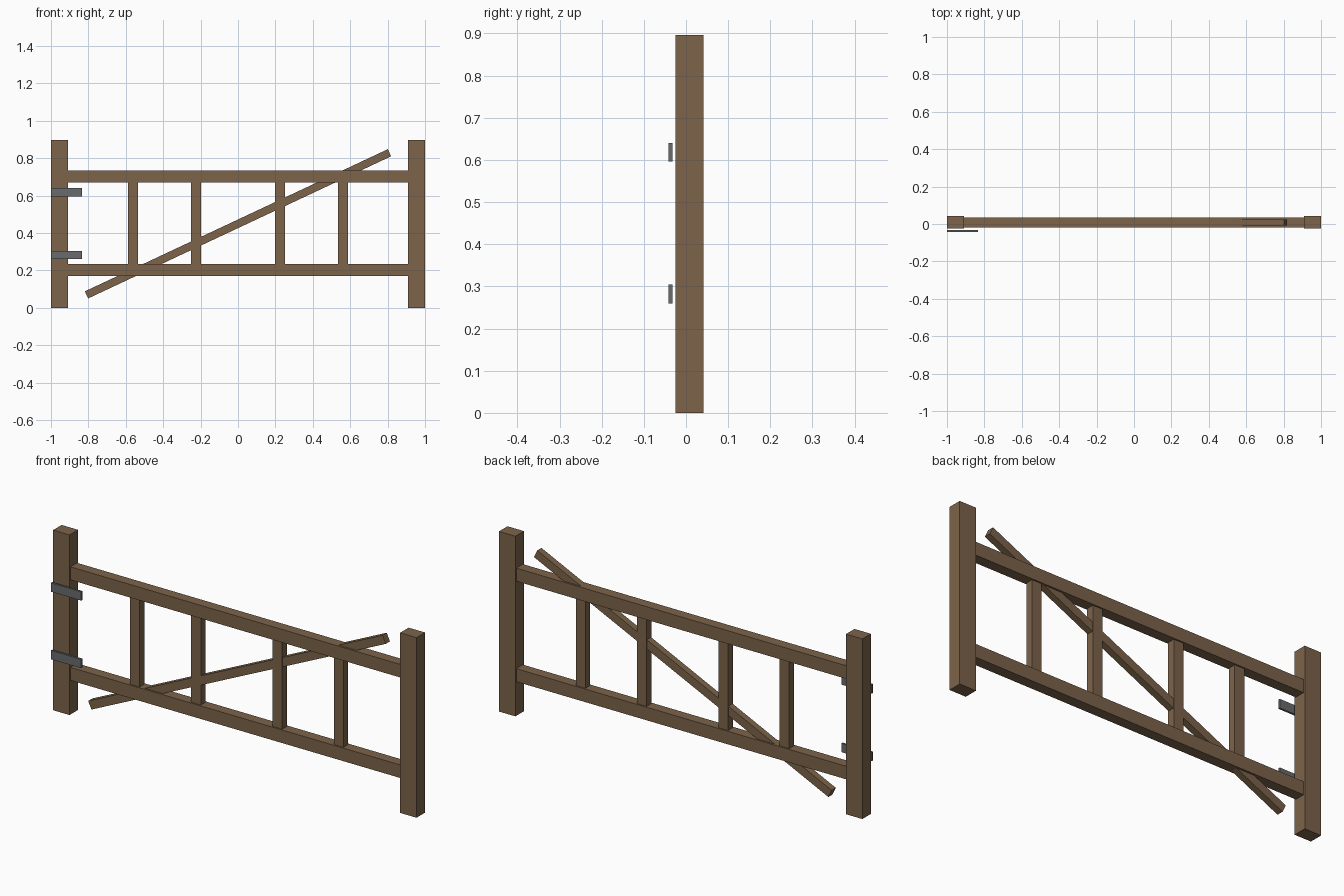
import bpy
import math

if "Cube" in bpy.data.objects:
    bpy.data.objects.remove(bpy.data.objects["Cube"])


def make_material(name, color):
    mat = bpy.data.materials.new(name)
    mat.diffuse_color = (*color, 1)
    mat.use_nodes = True
    mat.node_tree.nodes["Principled BSDF"].inputs["Base Color"].default_value = mat.diffuse_color
    return mat


WOOD = make_material("brown_wood", (0.2, 0.125, 0.068))
IRON = make_material("grey_iron", (0.14, 0.145, 0.15))
MID_Y = 0.0085  # centre plane of the timber


def box(name, center, size, mat, tilt=0.0):
    bpy.ops.mesh.primitive_cube_add(size=1, location=center)
    obj = bpy.context.object
    obj.name = name
    obj.scale = size
    obj.rotation_euler.y = -tilt
    obj.data.materials.append(mat)
    return obj


# End posts
for side, x in (("left", -0.955), ("right", 0.955)):
    box(side + "_post", (x, MID_Y, 0.448), (0.09, 0.067, 0.896), WOOD)

# Horizontal rails, butted against the posts
for level, z in (("lower", 0.202), ("upper", 0.702)):
    box(level + "_rail", (0, MID_Y, z), (1.822, 0.052, 0.065), WOOD)

# Upright bars between the rails
for i, x in enumerate((-0.561, -0.224, 0.224, 0.561)):
    box(f"upright_bar_{i + 1}", (x, MID_Y, 0.452), (0.053, 0.038, 0.44), WOOD)

# Diagonal brace running past both rails
rise, run = 0.76, 1.62
box("diagonal_brace", (0, MID_Y, 0.449),
    (math.hypot(rise, run), 0.033, 0.042), WOOD, math.atan2(rise, run))

# Hinge straps standing just off the left post
for level, z in (("lower", 0.282), ("upper", 0.618)):
    box(level + "_hinge_strap", (-0.917, -0.037, z), (0.166, 0.01, 0.044), IRON)
